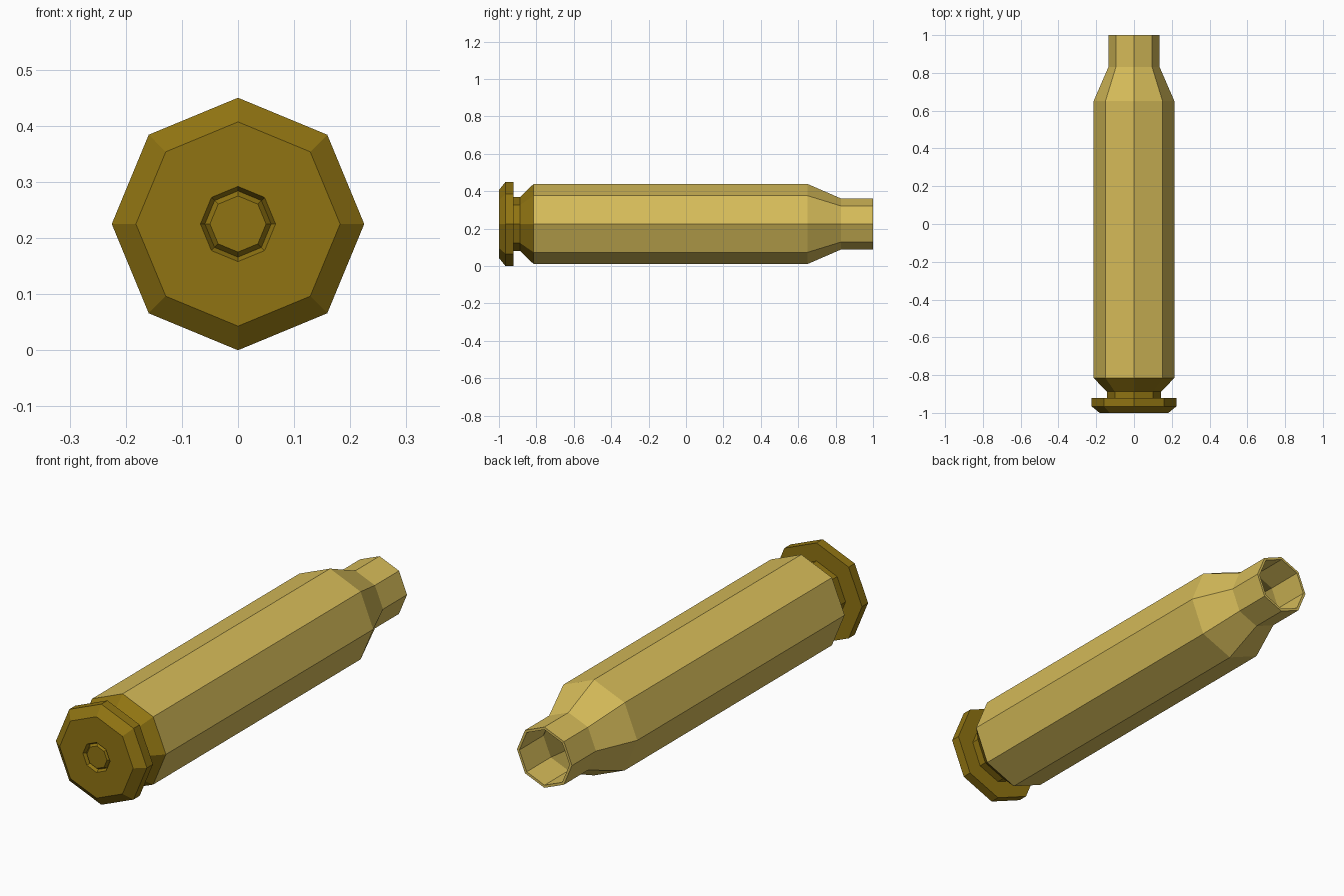
import bpy, bmesh
from math import sin, cos, pi

if "Cube" in bpy.data.objects:
    bpy.data.objects.remove(bpy.data.objects["Cube"])

SIDES = 8
AXIS_Z = 0.225


def material(name, color):
    m = bpy.data.materials.new(name)
    m.diffuse_color = (*color, 1)
    m.use_nodes = True
    m.node_tree.nodes["Principled BSDF"].inputs["Base Color"].default_value = m.diffuse_color
    return m


def lathe(name, profile, mat, cap_start=False, cap_end=False):
    """Spin (y, radius) points around the long axis with flat octagonal sides."""
    bm = bmesh.new()
    rings = []
    for y, r in profile:
        rings.append([bm.verts.new((r * sin(2 * pi * i / SIDES), y,
                                    AXIS_Z + r * cos(2 * pi * i / SIDES)))
                      for i in range(SIDES)])
    for a, b in zip(rings, rings[1:]):
        for i in range(SIDES):
            j = (i + 1) % SIDES
            bm.faces.new((a[i], a[j], b[j], b[i]))
    if cap_start:
        bm.faces.new(rings[0][::-1])
    if cap_end:
        bm.faces.new(rings[-1])
    bm.normal_update()
    mesh = bpy.data.meshes.new(name)
    bm.to_mesh(mesh)
    bm.free()
    mesh.materials.append(mat)
    ob = bpy.data.objects.new(name, mesh)
    bpy.context.collection.objects.link(ob)
    return ob


brass = material("light_brass", (0.67, 0.50, 0.10))
dark_brass = material("dark_brass", (0.28, 0.175, 0.006))

# Hollow case: body, shoulder, neck, mouth lip, then back down the inside
lathe("case_body", [(-0.815, 0.214), (0.65, 0.214), (0.83, 0.136), (1.0, 0.136),
                    (1.0, 0.124), (0.83, 0.124), (0.65, 0.2), (-0.8, 0.2)],
      brass, cap_end=True)

# Head: primer, bevelled groove around it, rim, extractor groove and flare
lathe("case_head", [(-0.997, 0.05), (-0.985, 0.059), (-1.0, 0.067), (-1.0, 0.182),
                    (-0.965, 0.225), (-0.922, 0.225), (-0.922, 0.144),
                    (-0.887, 0.144), (-0.815, 0.214)],
      dark_brass, cap_start=True)
